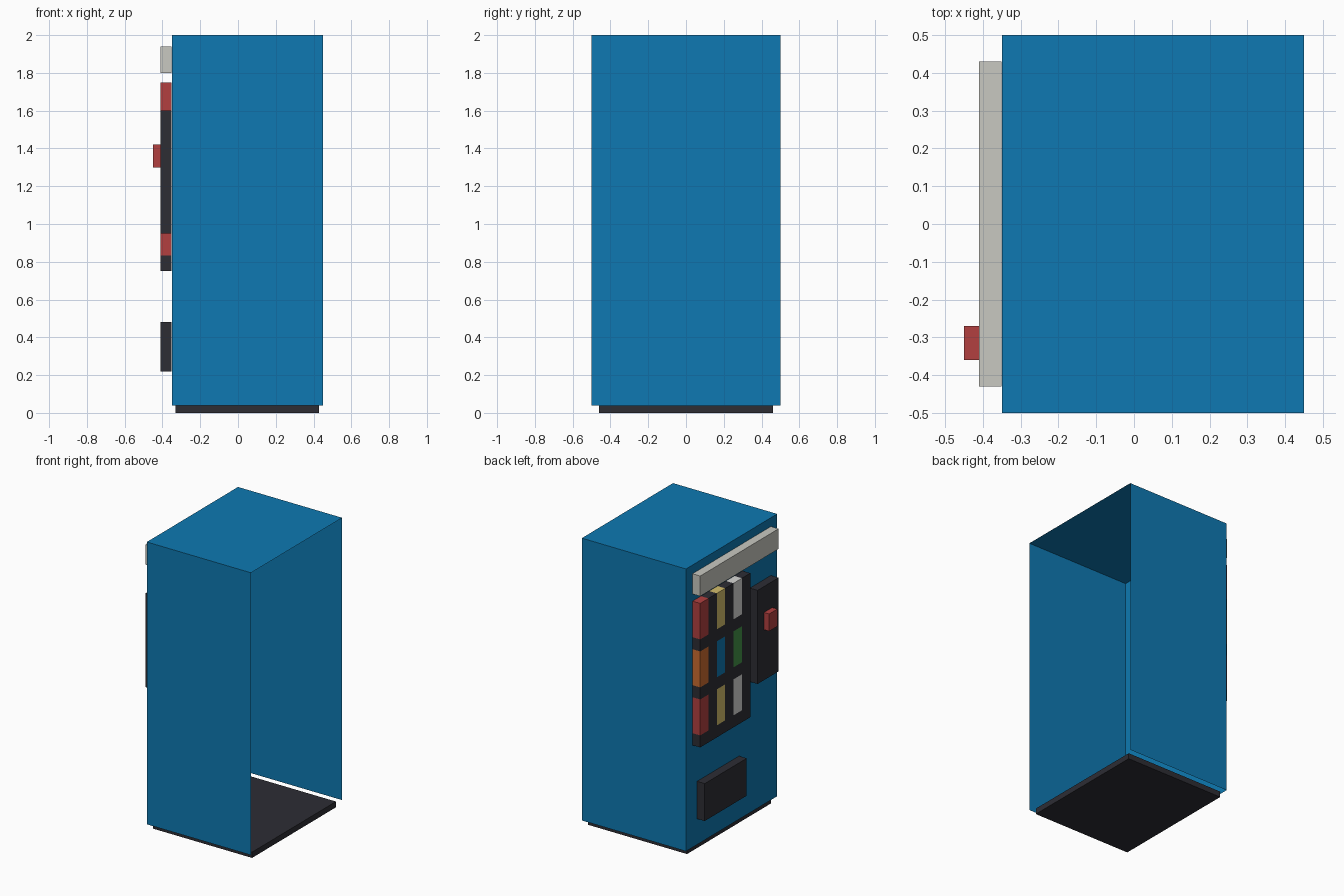
import bpy
import bmesh
from mathutils import Vector

default = bpy.data.objects.get("Cube")
if default:
    bpy.data.objects.remove(default, do_unlink=True)


def srgb(*rgb):
    return [((c / 255 + 0.055) / 1.055) ** 2.4 if c > 10 else c / 255 / 12.92 for c in rgb] + [1]


def material(name, *rgb):
    mat = bpy.data.materials.new(name)
    mat.use_nodes = True
    colour = srgb(*rgb)
    mat.diffuse_color = colour
    bsdf = mat.node_tree.nodes["Principled BSDF"]
    bsdf.inputs["Base Color"].default_value = colour
    return mat


blue = material("cabinet blue", 14, 121, 178)
dark = material("dark grey", 45, 45, 52)
red = material("red", 178, 64, 64)
pale = material("pale grey", 201, 201, 193)
yellow = material("yellow", 212, 190, 108)
orange = material("orange", 203, 108, 48)
green = material("green", 68, 147, 72)
white = material("white", 216, 216, 214)


def box_mesh(low, high):
    low, high = Vector(low), Vector(high)
    bm = bmesh.new()
    bmesh.ops.create_cube(bm, size=1)
    bmesh.ops.scale(bm, vec=high - low, verts=bm.verts)
    bmesh.ops.translate(bm, vec=(low + high) / 2, verts=bm.verts)
    return bm


def finish(name, bm, *mats):
    mesh = bpy.data.meshes.new(name)
    bm.normal_update()
    bm.to_mesh(mesh)
    bm.free()
    for mat in mats:
        mesh.materials.append(mat)
    obj = bpy.data.objects.new(name, mesh)
    bpy.context.collection.objects.link(obj)
    return obj


def box(name, low, high, mat):
    return finish(name, box_mesh(low, high), mat)


# Cabinet shell, open underneath and on its +x side
shell = box_mesh((-0.35, -0.5, 0.04), (0.45, 0.5, 2))
shell.normal_update()
bmesh.ops.delete(shell, geom=[f for f in shell.faces if f.normal.x > 0.5 or f.normal.z < -0.5],
                 context="FACES")
finish("cabinet", shell, blue)
box("base", (-0.33, -0.46, 0), (0.43, 0.46, 0.04), dark)

# Parts mounted on the -x wall
wall, face = -0.351, -0.41
box("header_sign", (face, -0.43, 1.8), (wall, 0.43, 1.94), pale)
box("payment_panel", (face, -0.43, 0.95), (wall, -0.2, 1.6), dark)
box("payment_button", (-0.45, -0.36, 1.3), (face, -0.27, 1.42), red)
box("pickup_hatch", (face, -0.08, 0.22), (wall, 0.38, 0.48), dark)

# Display window: product columns alternate with dark gaps, rows sit on dark shelves
y0, y1, z0, z1 = -0.12, 0.43, 0.75, 1.75
step, row = (y1 - y0) / 6, (z1 - z0) / 3
shelf = row / 4
window = box_mesh((face, y0, z0), (wall, y1, z1))


def cut(point, normal):
    bmesh.ops.bisect_plane(window, geom=window.verts[:] + window.edges[:] + window.faces[:],
                           plane_co=point, plane_no=normal)


for i in range(1, 6):
    cut((0, y1 - i * step, 0), (0, 1, 0))
for i in range(3):
    cut((0, 0, z0 + i * row + shelf), (0, 0, 1))
    if i:
        cut((0, 0, z0 + i * row), (0, 0, 1))

palette = [dark, red, yellow, white, orange, blue, green]
products = [[red, yellow, white], [orange, blue, green], [red, yellow, white]]
window.normal_update()
for f in window.faces:
    c = f.calc_center_median()
    column = 0 if abs(f.normal.y) > 0.5 else min(5, int((y1 - c.y) / step))
    level = min(2, int((z1 - c.z) / row))
    height = (c.z - z0) - (2 - level) * row
    if column % 2 == 0 and height > shelf and f.normal.z > -0.5:
        f.material_index = palette.index(products[level][column // 2])
finish("display_window", window, *palette)
